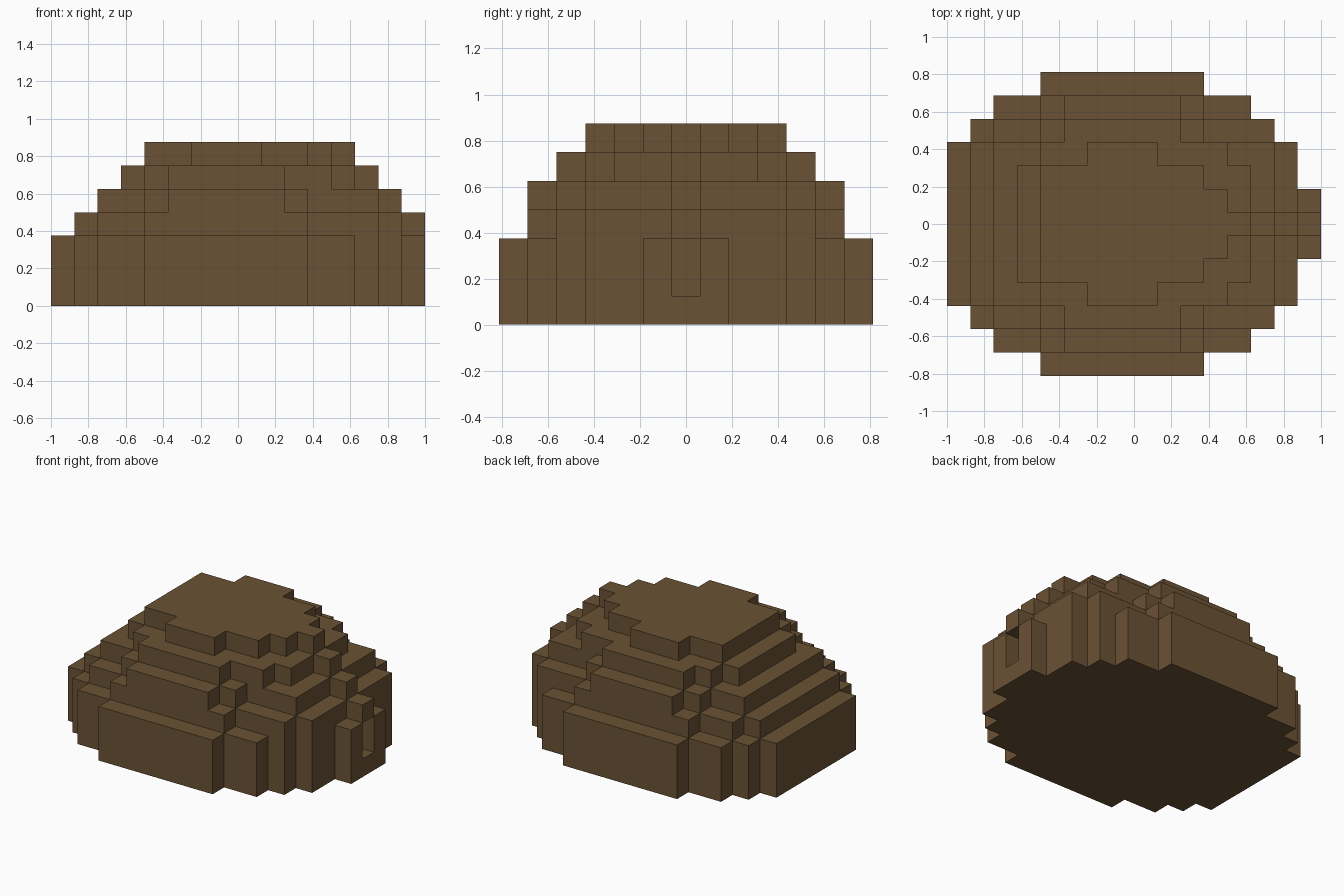
import bpy
import bmesh

if "Cube" in bpy.data.objects:
    bpy.data.objects.remove(bpy.data.objects["Cube"], do_unlink=True)

U = 0.125  # edge length of one block

# Single earthy brown material
brown = bpy.data.materials.new("earth_brown")
brown.use_nodes = True
color = (0.147, 0.085, 0.035, 1.0)
brown.diffuse_color = color
shader = next(n for n in brown.node_tree.nodes if n.type == "BSDF_PRINCIPLED")
shader.inputs["Base Color"].default_value = color
shader.inputs["Roughness"].default_value = 0.9


def tier(name, z0, z1, x_start, steps, notch=()):
    """Extrude a stepped outline, mirrored across y, given as (x end, half width)."""
    half = []
    x = x_start
    for x_end, width in steps:
        half += [(x, width), (x_end, width)]
        x = x_end
    half += notch
    outline = half + [(px, -py) for px, py in reversed(half)]
    bm = bmesh.new()
    verts = [bm.verts.new((px * U, py * U, z0 * U)) for px, py in outline]
    face = bm.faces.new(verts)
    top = bmesh.ops.extrude_face_region(bm, geom=[face])["geom"]
    moved = [v for v in top if isinstance(v, bmesh.types.BMVert)]
    bmesh.ops.translate(bm, verts=moved, vec=(0, 0, (z1 - z0) * U))
    bmesh.ops.recalc_face_normals(bm, faces=bm.faces)
    mesh = bpy.data.meshes.new(name)
    bm.to_mesh(mesh)
    bm.free()
    mesh.materials.append(brown)
    obj = bpy.data.objects.new(name, mesh)
    bpy.context.collection.objects.link(obj)


# Base: solid floor, then walls with the narrow entrance slot
base = [(-7, 3.5), (-6, 4.5), (-4, 5.5), (3, 6.5),
        (5, 5.5), (6, 4.5), (7, 3.5), (8, 1.5)]
tier("base_floor", 0, 1, -8, base)
tier("base_wall", 1, 3, -8, base, notch=[(8, 0.5), (6, 0.5)])

# Upper tiers, each ending in a one-block ridge above the entrance
tier("lower_tier", 3, 4, -7,
     [(-6, 3.5), (-4, 4.5), (3, 5.5), (6, 4.5), (7, 3.5), (8, 0.5)])
tier("middle_tier", 4, 5, -6,
     [(-4, 3.5), (-3, 4.5), (2, 5.5), (3, 4.5), (6, 3.5), (7, 0.5)])
tier("upper_tier", 5, 6, -5,
     [(-4, 2.5), (-3, 3.5), (2, 4.5), (4, 3.5), (5, 2.5), (6, 0.5)])
tier("top_cap", 6, 7, -4,
     [(-2, 2.5), (1, 3.5), (3, 2.5), (4, 1.5), (5, 0.5)])
